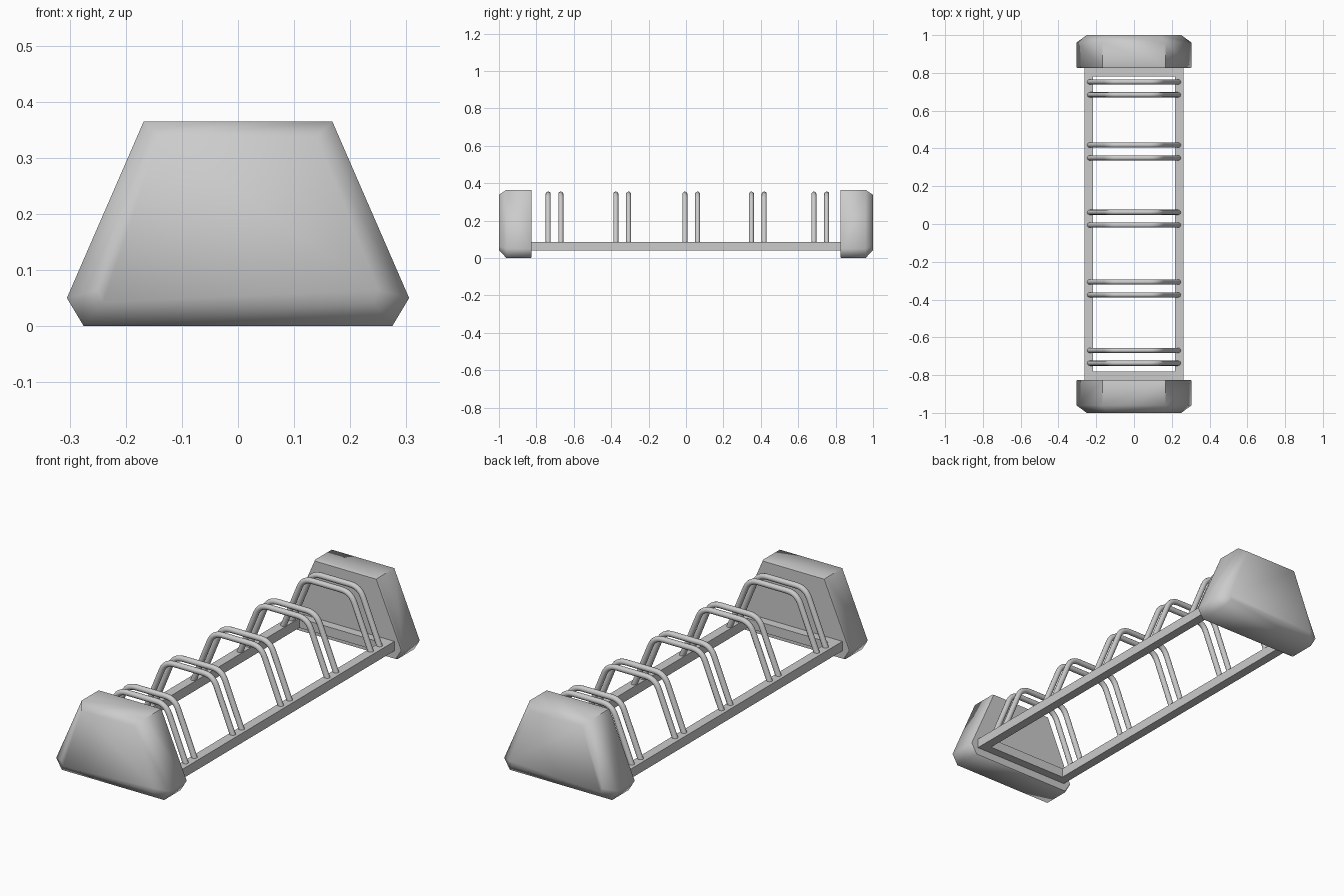
import bpy, bmesh, math
from mathutils import Vector

if "Cube" in bpy.data.objects:
    bpy.data.objects.remove(bpy.data.objects["Cube"])


def smooth(obj, degrees):
    bpy.ops.object.select_all(action='DESELECT')
    obj.select_set(True)
    bpy.context.view_layer.objects.active = obj
    bpy.ops.object.shade_smooth_by_angle(angle=math.radians(degrees))


def mesh_object(name, bm):
    bmesh.ops.recalc_face_normals(bm, faces=bm.faces)
    mesh = bpy.data.meshes.new(name)
    bm.to_mesh(mesh)
    bm.free()
    obj = bpy.data.objects.new(name, mesh)
    bpy.context.collection.objects.link(obj)
    return obj


# End blocks: chamfered trapezoid lofted along y
OUTER = [(0.275, 0.0), (0.305, 0.05), (0.168, 0.365)]
CHAMFER = [(0.24, 0.042), (0.25, 0.065), (0.14, 0.338)]


def mirrored(half):
    return half + [(-x, z) for x, z in reversed(half)]


def end_block(name, side):
    bm = bmesh.new()
    lip = [(x * 0.985, 0.18 + (z - 0.18) * 0.985) for x, z in OUTER]
    stations = [(0.825, lip), (0.833, OUTER), (0.96, OUTER), (1.0, CHAMFER)]
    rings = [[bm.verts.new((x, side * y, z)) for x, z in mirrored(half)]
             for y, half in stations]
    for a, b in zip(rings, rings[1:]):
        for i in range(6):
            j = (i + 1) % 6
            bm.faces.new((a[i], a[j], b[j], b[i]))
    bm.faces.new(rings[0])
    bm.faces.new(rings[-1])
    smooth(mesh_object(name, bm), 58)


end_block("front_end_block", -1)
end_block("back_end_block", 1)

# Rectangular base frame of square bar
bm = bmesh.new()
loops = []
for hx, hy in ((0.263, 0.83), (0.218, 0.782)):
    for z in (0.04, 0.086):
        loops.append([bm.verts.new((sx * hx, sy * hy, z))
                      for sx, sy in ((-1, -1), (1, -1), (1, 1), (-1, 1))])
for a, b in ((0, 1), (1, 3), (3, 2), (2, 0)):
    for i in range(4):
        j = (i + 1) % 4
        bm.faces.new((loops[a][i], loops[a][j], loops[b][j], loops[b][i]))
mesh_object("base_frame", bm)


# Wheel hoops: bent round tube with filleted upper corners
def hoop_path(y, r=0.05, steps=6):
    foot, corner = Vector((0.238, y, 0.075)), Vector((0.128, y, 0.342))
    a = corner + (foot - corner).normalized() * r
    b = corner + Vector((-r, 0, 0))
    half = [foot]
    for k in range(steps + 1):
        t = k / steps
        half.append(a * (1 - t) ** 2 + corner * 2 * t * (1 - t) + b * t ** 2)
    return half + [Vector((-p.x, p.y, p.z)) for p in reversed(half)]


for n, mid in enumerate((-0.703, -0.341, 0.028, 0.384, 0.718)):
    curve = bpy.data.curves.new(f"wheel_hoops_{n + 1}", 'CURVE')
    curve.dimensions = '3D'
    curve.bevel_depth = 0.0135
    curve.bevel_resolution = 4
    curve.use_fill_caps = True
    for y in (mid - 0.034, mid + 0.034):
        points = hoop_path(y)
        spline = curve.splines.new('POLY')
        spline.points.add(len(points) - 1)
        for point, co in zip(spline.points, points):
            point.co = (*co, 1)
    hoops = bpy.data.objects.new(curve.name, curve)
    bpy.context.collection.objects.link(hoops)
    bpy.ops.object.select_all(action='DESELECT')
    hoops.select_set(True)
    bpy.context.view_layer.objects.active = hoops
    bpy.ops.object.convert(target='MESH')
    smooth(bpy.context.view_layer.objects.active, 50)
